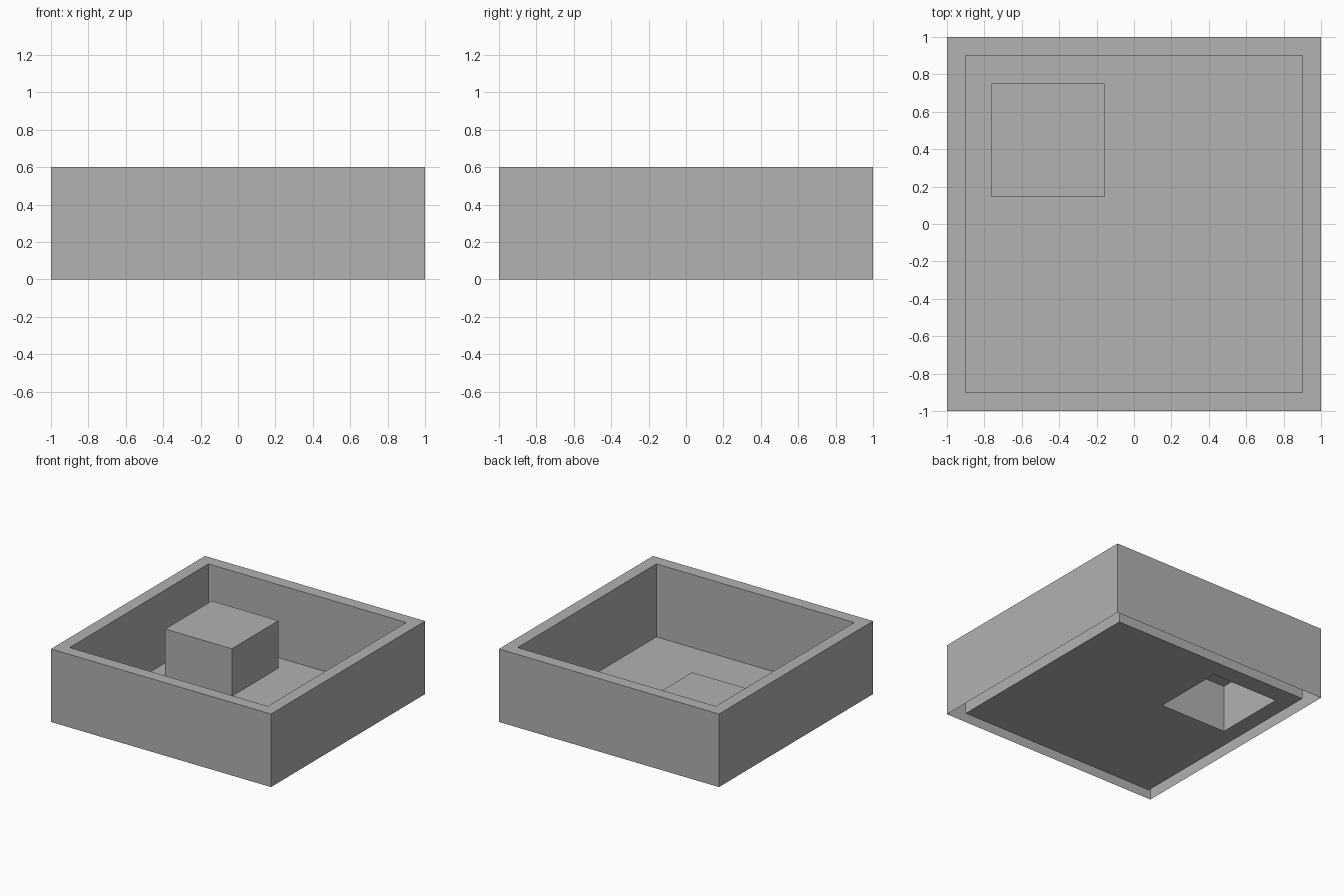
import bpy
import bmesh

cube = bpy.data.objects.get("Cube")
if cube:
    bpy.data.objects.remove(cube, do_unlink=True)

grey = bpy.data.materials.new("plain grey")
grey.use_nodes = True
colour = (0.445, 0.445, 0.445, 1)
grey.diffuse_color = colour
grey.node_tree.nodes["Principled BSDF"].inputs["Base Color"].default_value = colour

BLOCK_X, BLOCK_Y, BLOCK_HALF, BLOCK_HEIGHT = -0.46, 0.447, 0.303, 0.39
WALL_HEIGHT, INNER = 0.6, 0.9


def square_shell(name, rings, cap=False):
    """Join square rings (centre x, centre y, half size, z) into an open shell."""
    bm = bmesh.new()
    loops = [[bm.verts.new((cx + sx * h, cy + sy * h, z))
              for sx, sy in ((-1, -1), (1, -1), (1, 1), (-1, 1))]
             for cx, cy, h, z in rings]
    for low, high in zip(loops, loops[1:]):
        for i in range(4):
            j = (i + 1) % 4
            bm.faces.new((low[i], low[j], high[j], high[i]))
    if cap:
        bm.faces.new(loops[-1])
    mesh = bpy.data.meshes.new(name)
    bm.to_mesh(mesh)
    bm.free()
    mesh.materials.append(grey)
    obj = bpy.data.objects.new(name, mesh)
    bpy.context.collection.objects.link(obj)
    return obj


# Hollow double walls with a flat rim, and a floor left open under the block
square_shell("walled_tray", [
    (0, 0, 1, 0),
    (0, 0, 1, WALL_HEIGHT),
    (0, 0, INNER, WALL_HEIGHT),
    (0, 0, INNER, 0),
    (BLOCK_X, BLOCK_Y, BLOCK_HALF, 0),
])

# Hollow block rising from the floor, open underneath
square_shell("raised_block", [
    (BLOCK_X, BLOCK_Y, BLOCK_HALF, 0),
    (BLOCK_X, BLOCK_Y, BLOCK_HALF, BLOCK_HEIGHT),
], cap=True)
